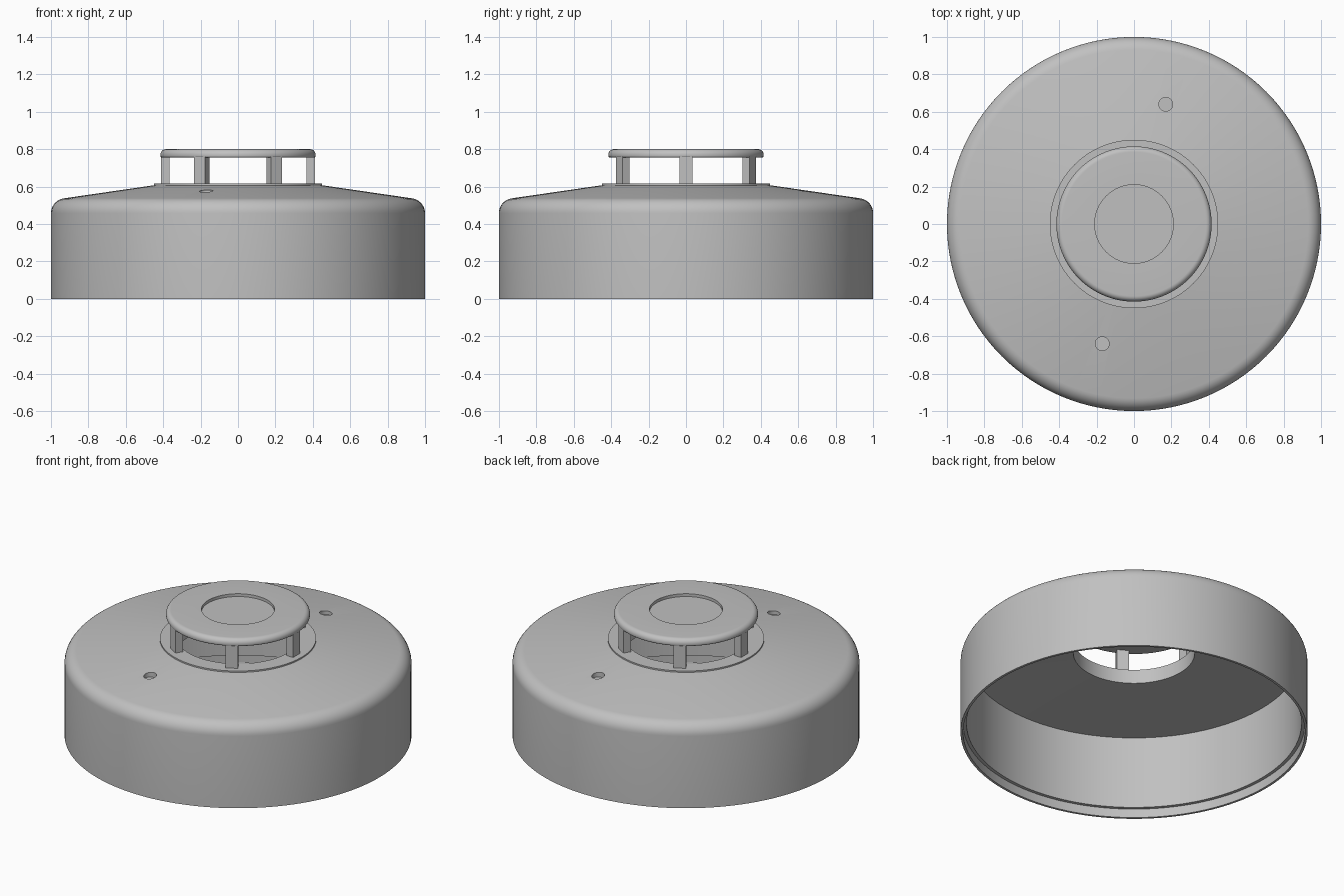
import bpy, bmesh
from math import sin, cos, pi, radians
from mathutils import Matrix, Vector

cube = bpy.data.objects.get("Cube")
if cube:
    bpy.data.objects.remove(cube, do_unlink=True)

COLOUR = (0.53, 0.53, 0.53, 1)
grey = bpy.data.materials.new("light grey plastic")
grey.use_nodes = True
grey.diffuse_color = COLOUR
grey.node_tree.nodes["Principled BSDF"].inputs["Base Color"].default_value = COLOUR


def make_object(name, bm):
    bmesh.ops.recalc_face_normals(bm, faces=bm.faces)
    mesh = bpy.data.meshes.new(name)
    bm.to_mesh(mesh)
    bm.free()
    mesh.materials.append(grey)
    obj = bpy.data.objects.new(name, mesh)
    bpy.context.collection.objects.link(obj)
    return obj


def activate(obj):
    bpy.ops.object.select_all(action='DESELECT')
    obj.select_set(True)
    bpy.context.view_layer.objects.active = obj


def smooth(obj):
    activate(obj)
    bpy.ops.object.shade_smooth_by_angle(angle=radians(30))


def arc(cx, cz, r, start, end, steps=8):
    angles = [radians(start + (end - start) * i / steps) for i in range(steps + 1)]
    return [(cx + r * cos(a), cz + r * sin(a)) for a in angles]


def lathe(name, profile, closed, segments=128):
    """Turn a radius/height profile around the vertical axis."""
    bm = bmesh.new()
    verts = [bm.verts.new((r, 0, z)) for r, z in profile]
    edges = [bm.edges.new(pair) for pair in zip(verts, verts[1:])]
    if closed:
        edges.append(bm.edges.new((verts[-1], verts[0])))
    bmesh.ops.spin(bm, geom=verts + edges, axis=(0, 0, 1), cent=(0, 0, 0),
                   angle=2 * pi, steps=segments, use_duplicate=False)
    bmesh.ops.remove_doubles(bm, verts=bm.verts, dist=0.0001)
    return make_object(name, bm)


# Hollow housing: rounded shoulder, shallow cone, raised collar, open throat, rim rebate
shell = lathe("housing_shell",
              [(1, 0)] + arc(0.92, 0.458, 0.08, 0, 81.5)
              + [(0.45, 0.607), (0.45, 0.616), (0.35, 0.616), (0.35, 0.527),
                 (0.965, 0.518), (0.965, 0.056), (0.985, 0.056), (0.985, 0)], True)

# Two blind dimples in the sloping top
for side in (1, -1):
    bm = bmesh.new()
    bmesh.ops.create_cone(bm, cap_ends=True, segments=32, radius1=0.037, radius2=0.037,
                          depth=0.1, matrix=Matrix.Translation((0.17 * side, 0.64 * side, 0.6)))
    cutter = make_object("dimple_cutter", bm)
    cutter.hide_render = True
    mod = shell.modifiers.new("dimple", 'BOOLEAN')
    mod.operation = 'DIFFERENCE'
    mod.solver = 'EXACT'
    mod.object = cutter
    activate(shell)
    bpy.ops.object.modifier_apply(modifier=mod.name)
    bpy.data.objects.remove(cutter, do_unlink=True)
smooth(shell)

# Cap with rounded edges and a shallow round recess
cap = lathe("sensor_cap",
            [(0, 0.755), (0.405, 0.755)] + arc(0.405, 0.765, 0.01, -60, 0, 3)
            + arc(0.385, 0.77, 0.03, 0, 90)
            + [(0.21, 0.8), (0.21, 0.782), (0, 0.782)], False)
smooth(cap)

# Six posts holding the cap above the collar
for i in range(6):
    bm = bmesh.new()
    spin = Matrix.Rotation(i * pi / 3, 4, 'Z')
    bmesh.ops.create_cube(bm, size=1, matrix=spin @ Matrix.Translation((0.39, 0, 0.685))
                          @ Matrix.Diagonal(Vector((0.045, 0.07, 0.15, 1))))
    make_object(f"cap_post_{i + 1}", bm)
